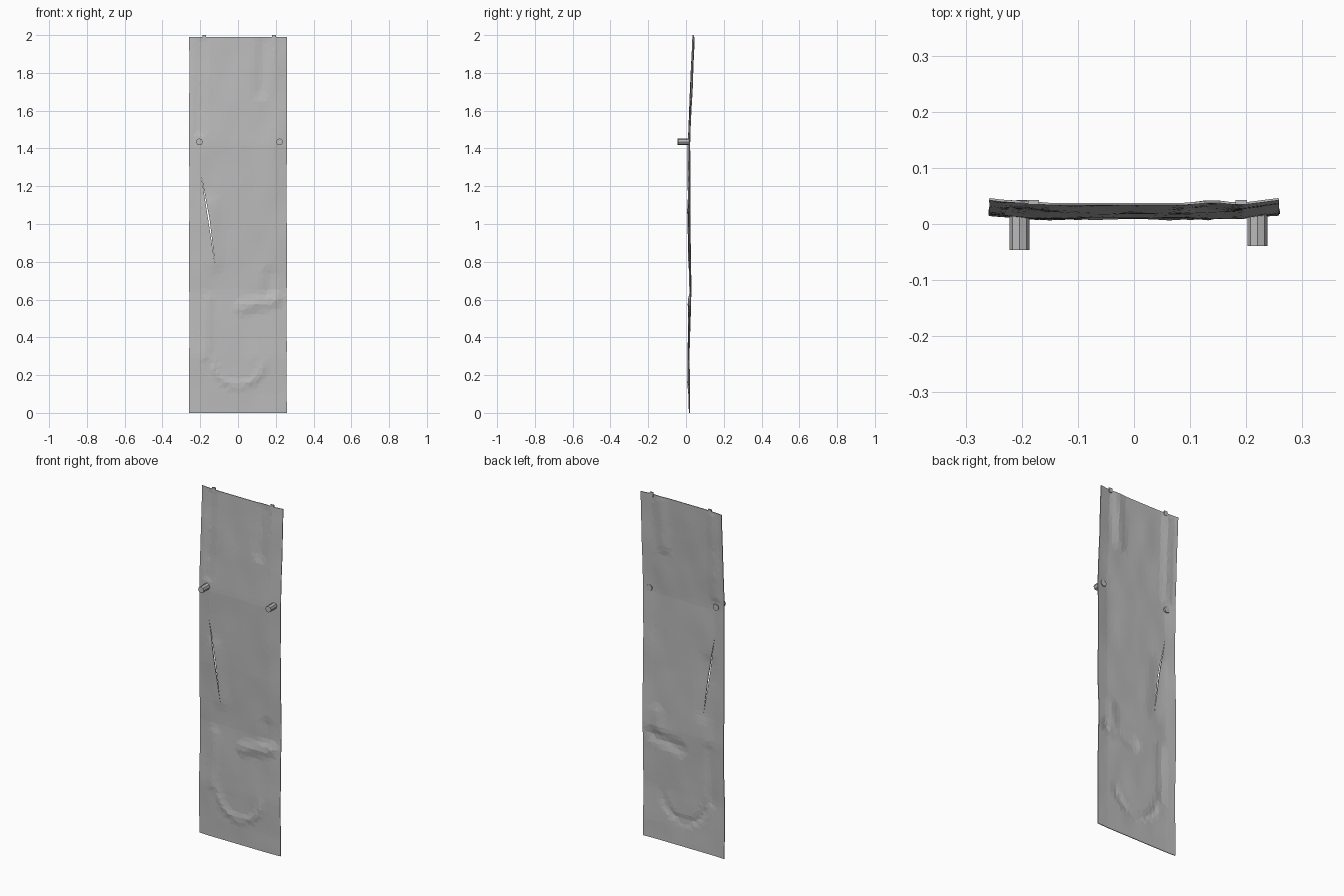
import bpy, bmesh, math, random
from mathutils import Vector, noise

cube = bpy.data.objects.get("Cube")
if cube:
    bpy.data.objects.remove(cube, do_unlink=True)
random.seed(4)

grey = bpy.data.materials.new("worn grey")
grey.use_nodes = True
grey.diffuse_color = (0.5, 0.5, 0.5, 1)
grey.node_tree.nodes["Principled BSDF"].inputs["Base Color"].default_value = (0.5, 0.5, 0.5, 1)

HEIGHT, HALF, COLS, ROWS = 1.99, 0.258, 24, 76


def make_object(name, bm):
    mesh = bpy.data.meshes.new(name)
    bmesh.ops.recalc_face_normals(bm, faces=bm.faces)
    bm.to_mesh(mesh)
    bm.free()
    obj = bpy.data.objects.new(name, mesh)
    mesh.materials.append(grey)
    bpy.context.collection.objects.link(obj)
    return obj


def along(points, t):
    """Piecewise linear value at t."""
    for (a, va), (b, vb) in zip(points, points[1:]):
        if t <= b:
            return va + (vb - va) * (t - a) / (b - a)
    return points[-1][1]


def ridge(x, z, a, b, width):
    """Tent-shaped fold along the segment a-b, from 0 to 1."""
    p, a, b = Vector((x, z)), Vector(a), Vector(b)
    d = b - a
    t = min(1, max(0, (p - a).dot(d) / d.length_squared))
    return max(0, 1 - (p - a - d * t).length / width)


SPINE = [(0, 0.017), (0.3, 0.013), (0.65, 0.021), (1.0, 0.014),
         (1.42, 0.012), (1.7, 0.024), (2.0, 0.036)]
FOLDS = [((0.02, 0.56), (0.2, 0.6), 0.05, -0.009),
         ((0.16, 0.63), (0.17, 0.73), 0.05, 0.006),
         ((-0.17, 0.3), (-0.16, 0.6), 0.04, -0.005),
         ((-0.15, 1.1), (-0.12, 0.8), 0.06, -0.004),
         ((0.12, 1.7), (0.14, 1.97), 0.05, 0.007),
         ((-0.2, 1.5), (-0.19, 1.97), 0.04, 0.006)]


def depth(x, z):
    y = along(SPINE, z)
    # side edges curl back
    y += 0.009 * max(0, (abs(x) - 0.19) / 0.07) * (0.35 + 0.65 * z / 2)
    for a, b, width, amount in FOLDS:
        y += amount * ridge(x, z, a, b, width)
    # sagging crescent crease near the bottom
    dx, dz = x, z - 0.28
    if dz < 0.03:
        fade = min(1, max(0, (0.03 - dz) / 0.08))
        y -= 0.006 * fade * max(0, 1 - abs(math.hypot(dx, dz) - 0.135) / 0.03)
    calm = min(1, z / 0.1, (HEIGHT - z) / 0.1)
    return y + 0.003 * calm * noise.noise(Vector((x * 9, z * 5, 2)))


# crumpled hanging panel
bm = bmesh.new()
rows = []
for j in range(ROWS + 1):
    row = []
    for i in range(COLS + 1):
        u, v = 2 * i / COLS - 1, j / ROWS
        x, z = u * HALF, v * HEIGHT
        if 0 < i < COLS and 0 < j < ROWS:
            x += random.uniform(-0.004, 0.004)
            z += random.uniform(-0.005, 0.005)
        x += 0.003 * u * noise.noise(Vector((u, z * 3, 7)))
        row.append(bm.verts.new((x, depth(x, z), z)))
    rows.append(row)
for low, high in zip(rows, rows[1:]):
    for i in range(COLS):
        bm.faces.new((low[i], low[i + 1], high[i + 1], high[i]))
bmesh.ops.triangulate(bm, faces=bm.faces)
panel = make_object("panel", bm)
solid = panel.modifiers.new("thickness", "SOLIDIFY")
solid.thickness, solid.offset = 0.004, 0

# long diagonal tear cut through the panel
bm = bmesh.new()
outline = [(-0.195, 1.26), (-0.151, 1.03), (-0.122, 0.79), (-0.159, 1.03)]
face = bm.faces.new([bm.verts.new((x, -0.1, z)) for x, z in outline])
extruded = bmesh.ops.extrude_face_region(bm, geom=[face])["geom"]
bmesh.ops.translate(bm, vec=(0, 0.25, 0),
                    verts=[g for g in extruded if isinstance(g, bmesh.types.BMVert)])
cutter = make_object("tear_cutter", bm)
cutter.hide_render = True
cutter.hide_viewport = True
cutter.display_type = "WIRE"
cut = panel.modifiers.new("tear", "BOOLEAN")
cut.operation, cut.object, cut.solver = "DIFFERENCE", cutter, "EXACT"


# pegs standing out of the front
def peg(name, x, front):
    back = 0.022
    bpy.ops.mesh.primitive_cylinder_add(vertices=8, radius=0.018, depth=back - front,
                                        location=(x, (back + front) / 2, 1.435),
                                        rotation=(math.pi / 2, 0, 0))
    bpy.context.object.name = name
    bpy.context.object.data.materials.append(grey)


peg("right_peg", -0.204, -0.046)
peg("left_peg", 0.22, -0.039)

# small tabs on the top edge
for name, x in (("right_tab", -0.179), ("left_tab", 0.191)):
    bpy.ops.mesh.primitive_cube_add(size=1, location=(x, 0.039, 1.987))
    tab = bpy.context.object
    tab.name = name
    tab.scale = (0.02, 0.008, 0.026)
    tab.data.materials.append(grey)
